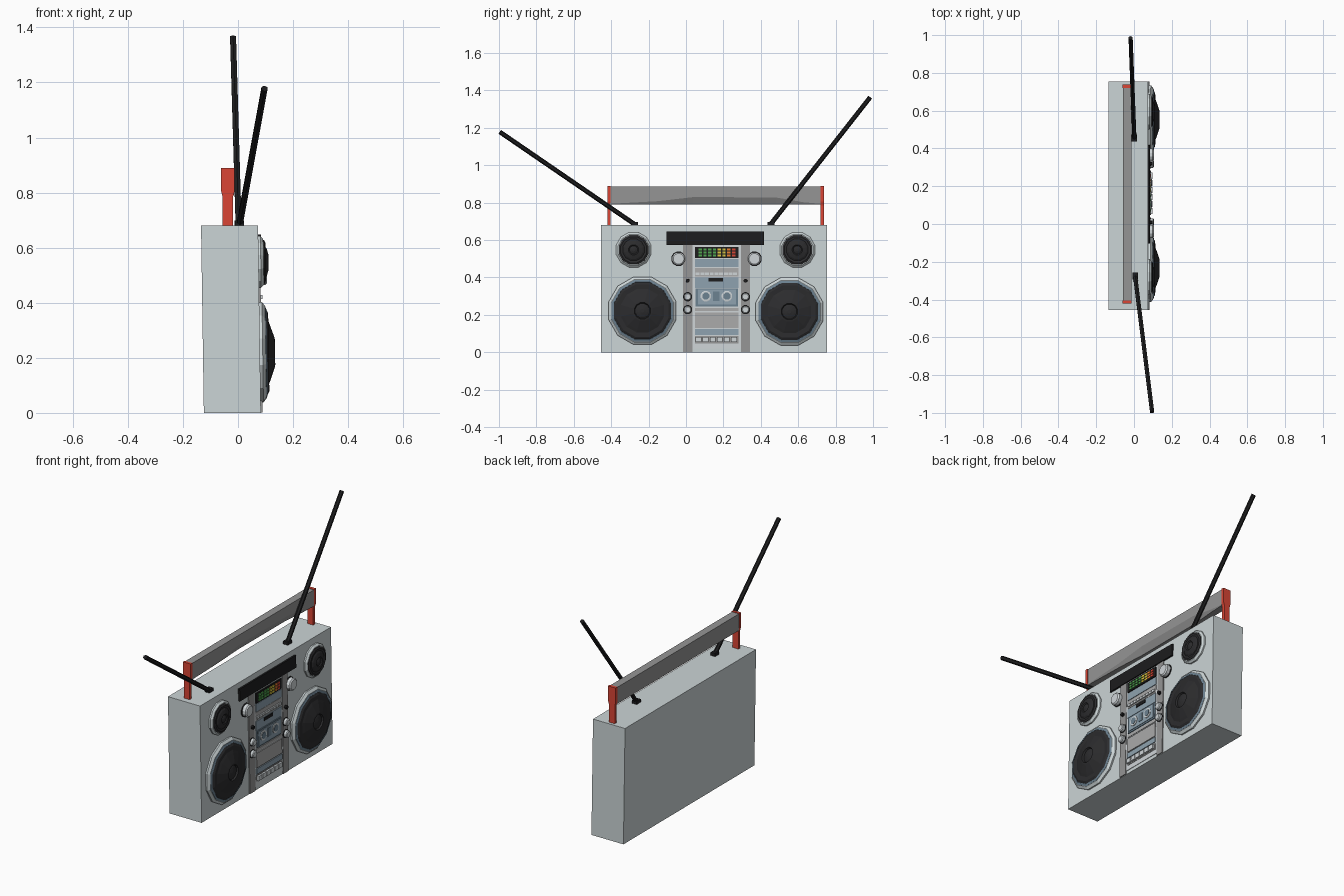
import bpy, bmesh, math
from mathutils import Vector

if "Cube" in bpy.data.objects:
    bpy.data.objects.remove(bpy.data.objects["Cube"])

COL = {
    "silver": (0.60, 0.66, 0.67), "grey": (0.30, 0.30, 0.30), "mid": (0.40, 0.40, 0.40),
    "black": (0.012, 0.012, 0.013), "cone": (0.025, 0.025, 0.027), "red": (0.70, 0.06, 0.035),
    "blue": (0.27, 0.36, 0.43), "steel": (0.15, 0.22, 0.28), "pale": (0.62, 0.66, 0.68),
    "green": (0.08, 0.40, 0.08), "yellow": (0.75, 0.60, 0.05), "orange": (0.85, 0.22, 0.03),
}
MATS = {}
for key, c in COL.items():
    MATS[key] = bpy.data.materials.new(key)
    MATS[key].diffuse_color = (*c, 1)

FRONT = 0.083   # front face of the case at z = 0
LEAN = 0.015    # the case leans back slightly


def finish(bm, name, mat, lean=True):
    bmesh.ops.recalc_face_normals(bm, faces=bm.faces)
    if lean:
        for v in bm.verts:
            v.co.x -= LEAN * v.co.z
    me = bpy.data.meshes.new(name)
    bm.to_mesh(me)
    bm.free()
    me.materials.append(MATS[mat])
    ob = bpy.data.objects.new(name, me)
    bpy.context.collection.objects.link(ob)
    return ob


def add_box(bm, x, y, z):
    vs = bmesh.ops.create_cube(bm, size=1)["verts"]
    for v in vs:
        for i, (a, b) in enumerate((x, y, z)):
            v.co[i] = (a + b) / 2 + v.co[i] * (b - a)


def box(name, mat, x, y, z, lean=True):
    bm = bmesh.new()
    add_box(bm, x, y, z)
    return finish(bm, name, mat, lean)


def panel(name, mat, y, z, h):
    return box(name, mat, (FRONT - 0.004, FRONT + h), y, z)


def loft(name, mat, rings, lean=True):
    """Skin a list of matching cross-sections and cap both ends."""
    bm = bmesh.new()
    rows = [[bm.verts.new(p) for p in r] for r in rings]
    n = len(rows[0])
    for a, b in zip(rows, rows[1:]):
        for i in range(n):
            bm.faces.new((a[i], a[(i + 1) % n], b[(i + 1) % n], b[i]))
    bm.faces.new(rows[0])
    bm.faces.new(rows[-1])
    return finish(bm, name, mat, lean)


def lathe(name, mat, y, z, profile, n=12):
    """Turn (radius, height above front) points about an axis along x."""
    ang = [2 * math.pi * (i + 0.5) / n for i in range(n)]
    return loft(name, mat, [[(FRONT + h, y + r * math.cos(t), z + r * math.sin(t))
                             for t in ang] for r, h in profile])


# Case
box("case", "silver", (-0.124, FRONT), (-0.455, 0.755), (0, 0.68))

# Speakers: silver rim, blue inner ring, black cone with raised centre
for side, wy, wz, ty in (("left", -0.233, 0.222, -0.280), ("right", 0.553, 0.218, 0.595)):
    lathe(side + "_woofer_rim", "silver", wy, wz,
          [(0.185, -0.004), (0.187, 0.010), (0.172, 0.021), (0.162, 0.021), (0.162, 0.0)])
    lathe(side + "_woofer_inner_ring", "steel", wy, wz,
          [(0.170, 0.0), (0.170, 0.022), (0.158, 0.026), (0.15, 0.02)])
    lathe(side + "_woofer_cone", "cone", wy, wz,
          [(0.160, 0.0), (0.158, 0.025), (0.145, 0.032), (0.120, 0.030), (0.105, 0.036),
           (0.055, 0.053), (0.045, 0.055), (0.040, 0.046), (0.028, 0.050), (0.010, 0.054)])
    lathe(side + "_tweeter_rim", "silver", ty, 0.548,
          [(0.097, -0.004), (0.097, 0.008), (0.086, 0.018), (0.078, 0.018), (0.078, 0.0)])
    lathe(side + "_tweeter_cone", "cone", ty, 0.548,
          [(0.084, 0.0), (0.082, 0.021), (0.072, 0.026), (0.060, 0.024), (0.050, 0.030),
           (0.028, 0.036), (0.022, 0.031), (0.008, 0.036)])

# Centre control section
panel("tuner_display", "black", (-0.103, 0.418), (0.575, 0.647), 0.010)
panel("centre_backing", "pale", (0.033, 0.295), (0.02, 0.574), 0.003)
for side, y0, y1 in (("left", -0.016, 0.034), ("right", 0.294, 0.342)):
    panel(side + "_control_strip", "grey", (y0, y1), (0.002, 0.574), 0.006)
panel("level_meter", "black", (0.047, 0.282), (0.505, 0.564), 0.010)
panel("equaliser_panel", "blue", (0.047, 0.282), (0.455, 0.500), 0.007)
panel("switch_panel", "mid", (0.047, 0.282), (0.405, 0.451), 0.005)
panel("deck_top", "blue", (0.047, 0.282), (0.345, 0.400), 0.007)
panel("deck_label", "black", (0.120, 0.198), (0.378, 0.396), 0.011)
panel("cassette_window", "steel", (0.052, 0.278), (0.245, 0.342), 0.008)
panel("cassette", "blue", (0.064, 0.266), (0.255, 0.335), 0.011)
panel("cassette_tape", "steel", (0.145, 0.178), (0.275, 0.325), 0.013)
panel("deck_lower", "mid", (0.047, 0.282), (0.222, 0.238), 0.006)
panel("deck_door", "mid", (0.047, 0.282), (0.130, 0.214), 0.008)
panel("key_rail", "blue", (0.047, 0.282), (0.093, 0.124), 0.008)
panel("key_bed", "grey", (0.047, 0.282), (0.048, 0.088), 0.005)
for i, y in enumerate((0.106, 0.219)):
    lathe("reel_%d" % (i + 1), "pale", y, 0.300, [(0.029, 0.0), (0.029, 0.014), (0.024, 0.015)])
    lathe("reel_hub_%d" % (i + 1), "steel", y, 0.300, [(0.020, 0.0), (0.020, 0.017)], 8)

# Level meter lights, three rows running green to red
for mat, cols in (("green", range(4)), ("yellow", (4, 5)), ("orange", (6,)), ("red", (7,))):
    bm = bmesh.new()
    for c in cols:
        for r in range(3):
            y, z = 0.067 + c * 0.0255, 0.513 + r * 0.0155
            add_box(bm, (FRONT, FRONT + 0.013), (y, y + 0.018), (z, z + 0.011))
    finish(bm, mat + "_meter_lights", mat)

# Rows of switches and tape keys
for name, n, z0, z1, h in (("switches", 9, 0.413, 0.428, 0.012), ("tape_keys", 6, 0.055, 0.082, 0.016)):
    bm = bmesh.new()
    step = 0.225 / n
    for i in range(n):
        y = 0.052 + i * step
        add_box(bm, (FRONT, FRONT + h), (y, y + step * 0.85), (z0, z1))
    finish(bm, name, "pale")

# Knobs
for side, big, small in (("left", -0.040, 0.009), ("right", 0.366, 0.318)):
    lathe(side + "_volume_base", "black", big, 0.500, [(0.040, -0.004), (0.040, 0.005)])
    lathe(side + "_volume_knob", "pale", big, 0.500,
          [(0.036, 0.0), (0.036, 0.024), (0.029, 0.030)])
    for i, z in enumerate((0.297, 0.228)):
        lathe("%s_tone_base_%d" % (side, i + 1), "black", small, z, [(0.025, 0.0), (0.025, 0.008)])
        lathe("%s_tone_knob_%d" % (side, i + 1), "pale", small, z,
              [(0.021, 0.0), (0.021, 0.022), (0.016, 0.026)])
    lathe(side + "_jack", "black", small, 0.383, [(0.011, 0.0), (0.010, 0.020)], 8)

# Handle: red end posts and a grey bar with a shaped lower front edge
post = [(-0.056, 0.67), (-0.018, 0.67), (-0.018, 0.785), (-0.012, 0.805),
        (-0.012, 0.890), (-0.061, 0.890), (-0.061, 0.805), (-0.056, 0.785)]
for side, y0, y1 in (("left", -0.421, -0.405), ("right", 0.720, 0.738)):
    loft(side + "_handle_post", "red", [[(x, y, z) for x, z in post] for y in (y0, y1)], False)
bar = []
for y, c in ((-0.405, 0.004), (-0.15, 0.018), (0.04, 0.040), (0.48, 0.038), (0.63, 0.012), (0.720, 0.004)):
    bar.append([(-0.059, y, 0.790), (-0.014 - 0.5 * c, y, 0.790), (-0.014, y, 0.790 + c),
                (-0.014, y, 0.887), (-0.059, y, 0.887)])
loft("handle_bar", "grey", bar, False)

# Aerials with swivel blocks
for side, base, tip in (("left", (0.006, -0.275, 0.685), (0.096, -0.995, 1.178)),
                        ("right", (0.002, 0.455, 0.688), (-0.018, 0.985, 1.364))):
    a, b = Vector(base), Vector(tip)
    d = (b - a).normalized()
    u = d.cross(Vector((1, 0, 0))).normalized()
    w = d.cross(u)
    rings = [[p + 0.0125 * (math.cos(t) * u + math.sin(t) * w)
              for t in [math.pi / 3 * i for i in range(6)]] for p in (a, b)]
    loft(side + "_aerial", "black", rings, False)
    box(side + "_aerial_swivel", "black", (base[0] - 0.015, base[0] + 0.015),
        (base[1] - 0.019, base[1] + 0.019), (0.672, 0.698), False)

for m in bpy.data.materials:
    if m.users and not m.is_grease_pencil:
        m.use_nodes = True
        m.node_tree.nodes["Principled BSDF"].inputs["Base Color"].default_value = m.diffuse_color
